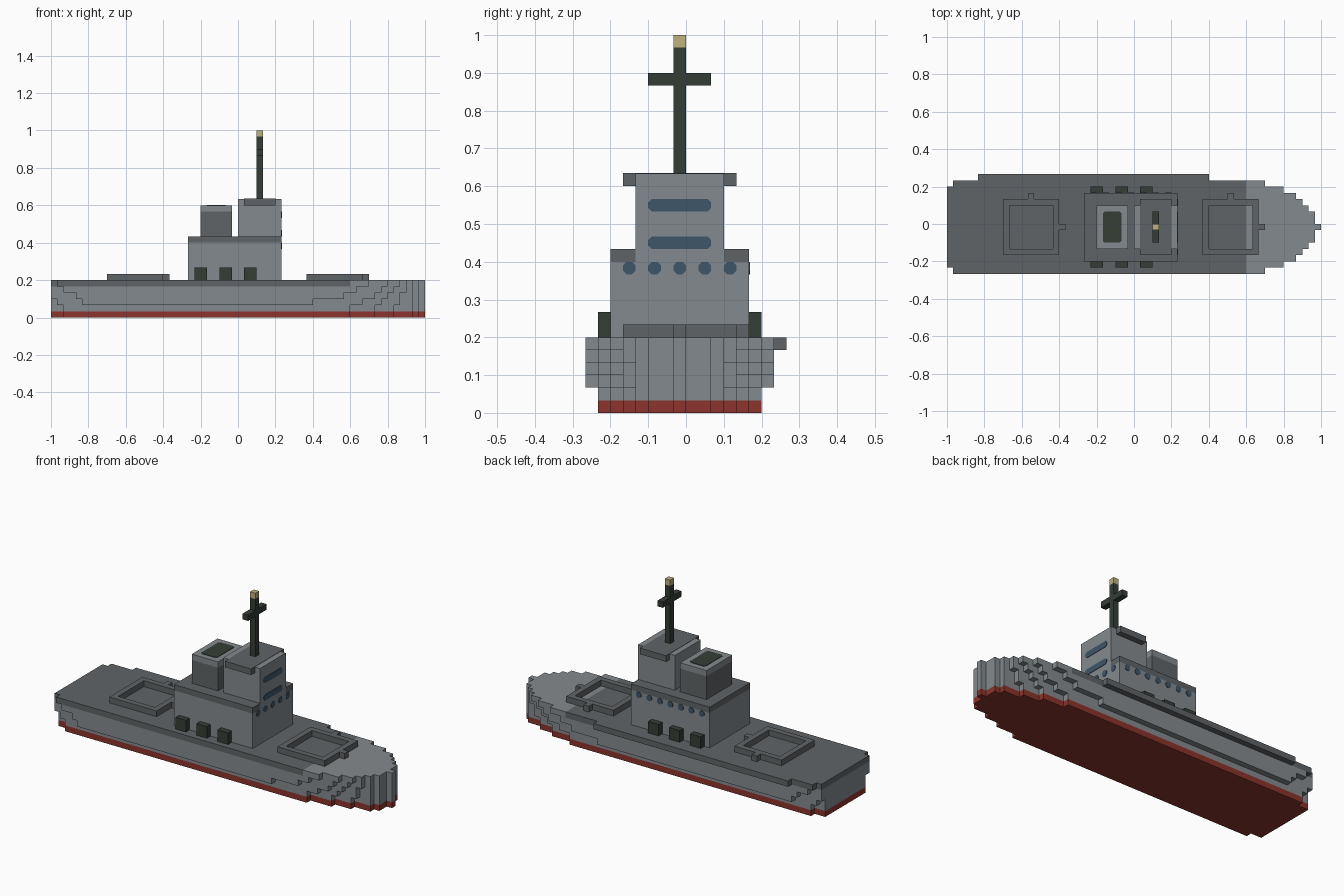
import bpy, bmesh

cube = bpy.data.objects.get("Cube")
if cube:
    bpy.data.objects.remove(cube, do_unlink=True)

U = 1 / 30       # one block
MID = -0.5       # centreline of the ship, in blocks


def material(name, rgb):
    lin = [((c / 255 + 0.055) / 1.055) ** 2.4 for c in rgb] + [1]
    m = bpy.data.materials.new(name)
    m.use_nodes = True
    m.diffuse_color = lin
    m.node_tree.nodes["Principled BSDF"].inputs["Base Color"].default_value = lin
    return m


LIGHT = material("light grey", (132, 138, 142))
DARK = material("deck grey", (96, 100, 103))
RED = material("keel red", (139, 52, 44))
GREEN = material("dark green", (53, 61, 54))
CREAM = material("cream", (190, 178, 126))
BLUE = material("window blue", (62, 86, 106))


def prism(name, outlines, mat, place=lambda a, b, c: (a, b, c)):
    """Extrude flat outlines; each item is (points, low, high) in blocks."""
    bm = bmesh.new()
    for pts, lo, hi in outlines:
        base = [bm.verts.new([v * U for v in place(a, b, lo)]) for a, b in pts]
        top = [bm.verts.new([v * U for v in place(a, b, hi)]) for a, b in pts]
        bm.faces.new(base[::-1])
        bm.faces.new(top)
        n = len(pts)
        for i in range(n):
            j = (i + 1) % n
            bm.faces.new((base[i], base[j], top[j], top[i]))
    bmesh.ops.recalc_face_normals(bm, faces=bm.faces)
    mesh = bpy.data.meshes.new(name)
    bm.to_mesh(mesh)
    bm.free()
    mesh.materials.append(mat)
    ob = bpy.data.objects.new(name, mesh)
    bpy.context.collection.objects.link(ob)
    return ob


def rect(x0, x1, y0, y1):
    return [(x0, y0), (x1, y0), (x1, y1), (x0, y1)]


def box(name, x0, x1, y0, y1, z0, z1, mat):
    return prism(name, [(rect(x0, x1, y0, y1), z0, z1)], mat)


def rounded(a0, a1, b0, b1, c=0.28):
    return [(a0 + c, b0), (a1 - c, b0), (a1, b0 + c), (a1, b1 - c),
            (a1 - c, b1), (a0 + c, b1), (a0, b1 - c), (a0, b0 + c)]


# Hull: half width -> (stern, bow) limits for each layer from the keel up
STEPS = {
    7.5: [None, None, (-25, 12), (-26, 17), (-28, 19), (-29, 21)],
    6.5: [(-28, 18), (-28, 18), (-29, 20), (-30, 22), (-30, 23), (-30, 24)],
    5.5: [(-30, b) for b in (22, 22, 23, 24, 25, 26)],
    4.5: [(-30, b) for b in (25, 25, 26, 26, 27, 27)],
    3.5: [(-30, 28)] * 6,
    2.5: [(-30, 29)] * 6,
    0.5: [(-30, 30)] * 6,
}


def hull_outline(layer, x_min=-30, x_max=30):
    """Stepped outline of a hull layer, cut to a range along its length."""
    levels = []
    for w, limits in STEPS.items():
        if limits[layer]:
            s, b = (min(max(v, x_min), x_max) for v in limits[layer])
            if s < b:
                levels.append((w, s, b))
    half = []
    for w, s, b in reversed(levels):      # stern steps, narrow to wide
        half += [(s, w)]
        wider = [l for l in levels if l[0] > w]
        if wider:
            half += [(wider[-1][1], w)]
    for w, s, b in levels:                # bow steps, wide to narrow
        wider = [l for l in levels if l[0] > w]
        if wider:
            half += [(wider[-1][2], w)]
        half += [(b, w)]
    ring = half + [(x, -w) for x, w in reversed(half)]
    clean = []
    for p in ring:                        # drop repeats and points on a straight run
        if p in clean:
            continue
        while len(clean) > 1 and clean[-1][0] == clean[-2][0] == p[0]:
            clean.pop()
        clean.append(p)
    return [(x, y + MID) for x, y in clean]


prism("keel", [(hull_outline(0), 0, 1)], RED)
prism("hull_sides", [(hull_outline(k), k, k + 1) for k in range(1, 5)], LIGHT)
prism("main_deck", [(hull_outline(5, x_max=18), 5, 6)], DARK)
prism("bow_deck", [(hull_outline(5, x_min=18), 5, 6)], LIGHT)
box("left_rail", -25, 12, 7, 8, 5, 6, DARK)

# Raised hatch rims, each with two small tabs
for name, x in (("aft_hatch_rim", -21), ("fore_hatch_rim", 11)):
    x1 = x + 9
    prism(name, [(rect(*r), 6, 7) for r in (
        (x, x1, -5, -4), (x, x1, 3, 4), (x, x + 1, -4, 3), (x1 - 1, x1, -4, 3),
        (x + 4, x + 5, 4, 5), (x1, x1 + 1, -1, 0))], DARK)

# Deckhouse, with its roof wrapping around the bridge
box("deckhouse", -8, 7, -6, 5, 6, 12, LIGHT)
prism("deckhouse_roof", [([(-8, -6), (7, -6), (7, -4), (0, -4), (0, 3), (7, 3), (7, 5), (-8, 5)],
                          12, 13)], DARK)
box("bridge", 0, 7, -4, 3, 12, 19, LIGHT)
prism("bridge_wings", [(rect(1, 6, -5, -4), 18, 19), (rect(1, 6, 3, 4), 18, 19)], DARK)
box("bridge_roof", 1, 6, -5, 4, 19, 19.05, DARK)

# Lockers along both sides of the deckhouse
for side, y in (("right", -7), ("left", 5)):
    for i, x in enumerate((-7, -3, 1)):
        box(f"{side}_locker_{i + 1}", x, x + 2, y, y + 1, 6, 8, GREEN)

# Funnel
box("funnel_base", -6, -1, -4, 3, 13, 17, DARK)
box("funnel_rim", -6, -1, -4, 3, 17, 18, LIGHT)
prism("funnel_opening", [(rounded(-5, -2, -3, 2), 18, 18.08)], GREEN)

# Windows and portholes
facing_bow = lambda a, b, c: (c, a, b)
facing_left = lambda a, b, c: (a, c, b)
prism("bridge_windows", [(rounded(-3, 2, z, z + 1), 7, 7.08) for z in (13, 16)], BLUE, facing_bow)
prism("front_portholes", [(rounded(y, y + 1, 11, 12), 7, 7.08) for y in range(-5, 4, 2)],
      BLUE, facing_bow)
prism("left_portholes", [(rounded(x, x + 1, 11, 12), 5, 5.08) for x in range(-7, 7, 2)],
      BLUE, facing_left)

# Mast
box("mast", 3, 4, -1, 0, 19, 29, GREEN)
prism("mast_crossbar", [(rect(3, 4, -3, -1), 26, 27), (rect(3, 4, 0, 2), 26, 27)], GREEN)
box("mast_light", 3, 4, -1, 0, 29, 30, CREAM)
